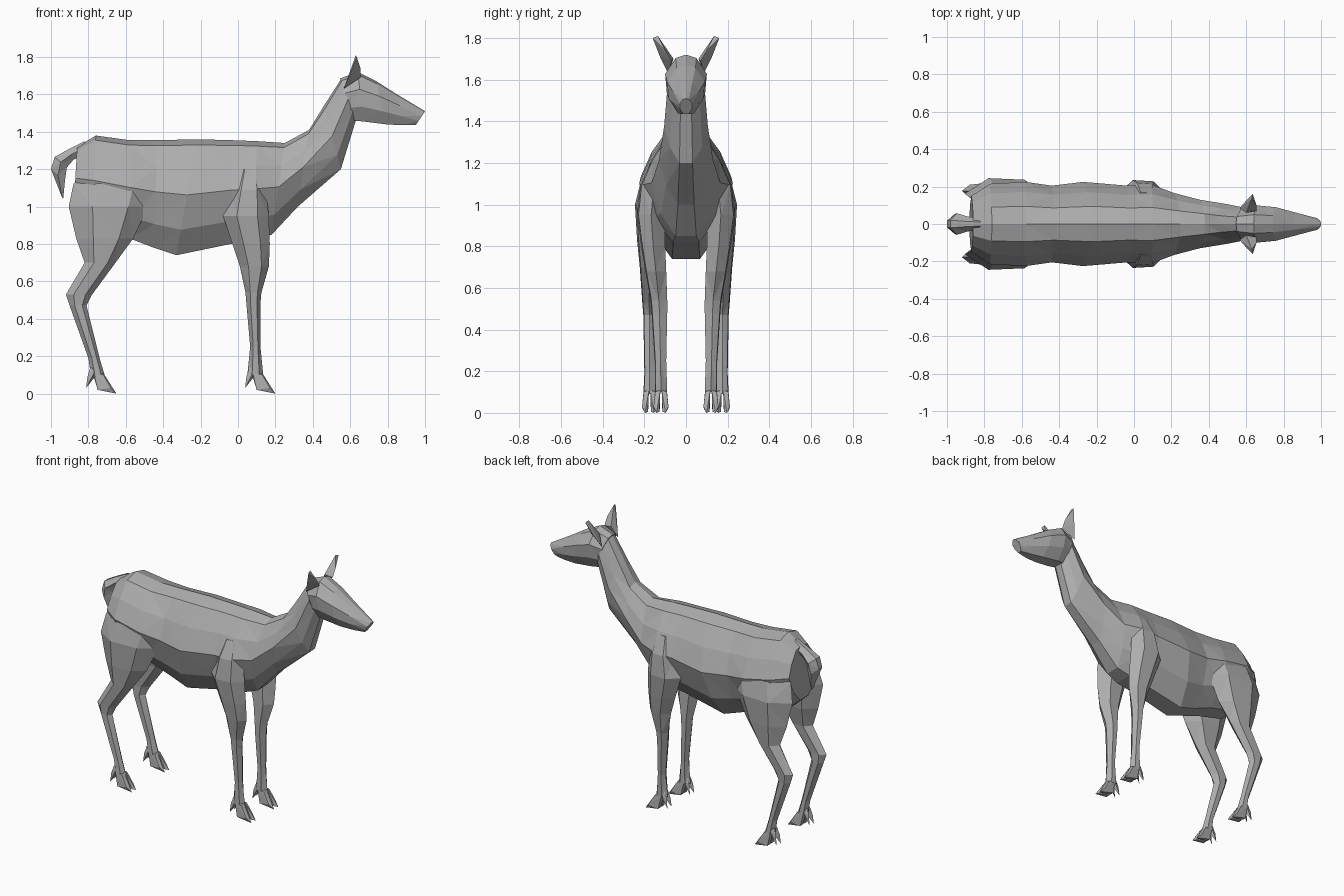
import bpy
import bmesh

cube = bpy.data.objects.get("Cube")
if cube:
    bpy.data.objects.remove(cube, do_unlink=True)

# One plain grey coat
coat = bpy.data.materials.new("grey_coat")
coat.use_nodes = True
grey = (.42, .42, .42, 1)
coat.diffuse_color = grey
coat.node_tree.nodes["Principled BSDF"].inputs["Base Color"].default_value = grey


def finish(name, bm, mirrored=False):
    """Turn a bmesh into a flat-shaded object, optionally mirrored left to right."""
    bmesh.ops.recalc_face_normals(bm, faces=bm.faces)
    bmesh.ops.triangulate(bm, faces=bm.faces)
    mesh = bpy.data.meshes.new(name)
    bm.to_mesh(mesh)
    bm.free()
    mesh.materials.append(coat)
    obj = bpy.data.objects.new(name, mesh)
    bpy.context.collection.objects.link(obj)
    if mirrored:
        mirror = obj.modifiers.new("left_right", "MIRROR")
        mirror.use_axis = (False, True, False)
        mirror.use_mirror_merge = False
    return obj


def loft(name, rings, mirrored=False):
    """Skin a list of equal point rings and cap both ends."""
    bm = bmesh.new()
    loops = [[bm.verts.new(point) for point in ring] for ring in rings]
    for low, high in zip(loops, loops[1:]):
        for i in range(len(low)):
            j = (i + 1) % len(low)
            bm.faces.new((low[i], low[j], high[j], high[i]))
    bm.faces.new(loops[0])
    bm.faces.new(loops[-1])
    return finish(name, bm, mirrored)


def hull(name, points, mirrored=True):
    """Wrap a convex shell around a few points."""
    bm = bmesh.new()
    for point in points:
        bm.verts.new(point)
    result = bmesh.ops.convex_hull(bm, input=bm.verts)
    spare = [v for v in result["geom_interior"] if isinstance(v, bmesh.types.BMVert)]
    bmesh.ops.delete(bm, geom=spare, context="VERTS")
    return finish(name, bm, mirrored)


def spine_ring(section, profile):
    """Symmetric ring between a top and a bottom point; profile is (drop, spread)."""
    top_x, top_z, low_x, low_z, width = section
    half = [(top_x + (low_x - top_x) * drop, spread * width, top_z + (low_z - top_z) * drop)
            for drop, spread in profile]
    other = [(x, -y, z) for x, y, z in reversed(half) if y > 0]
    return half + other


def spine_loft(name, sections, profile):
    return loft(name, [spine_ring(section, profile) for section in sections])


def leg_ring(section):
    """Six-sided level ring from height, back, front, inner and outer limits."""
    z, back, front, inner, outer = section
    shape = [(0, .5), (.3, 1), (.75, .95), (1, .5), (.7, 0), (.25, 0)]
    return [(back + (front - back) * u, inner + (outer - inner) * v, z) for u, v in shape]


# Torso running forward into the neck: top x, top z, bottom x, bottom z, half width
body_profile = [(0, 0), (.05, .42), (.25, .76), (.48, 1), (.78, .74), (1, .3)]
body = [
    (-.86, 1.32, -.88, .97, .15),
    (-.76, 1.38, -.78, .88, .215),
    (-.58, 1.355, -.58, .83, .225),
    (-.43, 1.355, -.45, .78, .205),
    (-.22, 1.36, -.33, .74, .225),
    (-.03, 1.355, -.04, .8, .205),
    (.1, 1.35, .09, .82, .21),
    (.25, 1.34, .18, .85, .165),
    (.38, 1.41, .32, 1, .13),
    (.46, 1.54, .55, 1.2, .105),
    (.55, 1.68, .63, 1.46, .088),
]
spine_loft("torso_and_neck", body, body_profile)

# Head tapering to the muzzle
head_profile = [(0, 0), (.06, .5), (.35, 1), (.7, .92), (1, .45)]
head = [
    (.545, 1.685, .62, 1.46, .08),
    (.64, 1.72, .67, 1.455, .1),
    (.74, 1.67, .79, 1.44, .09),
    (.85, 1.6, .88, 1.435, .062),
    (1, 1.51, .95, 1.435, .03),
]
spine_loft("head", head, head_profile)

# Short drooping tail
tail = [
    (-.82, 1.35, -.82, 1.28, .03),
    (-.9, 1.31, -.88, 1.25, .04),
    (-.98, 1.265, -.915, 1.21, .058),
    (-1, 1.2, -.925, 1.14, .05),
    (-.945, 1.06, -.935, 1.04, .012),
]
spine_loft("tail", tail, [(0, .35), (.5, 1), (1, .45)])

# Upright pointed ears
hull("ears", [
    (.565, .085, 1.63), (.6, .06, 1.7), (.655, .07, 1.69),
    (.6, .125, 1.71), (.655, .1, 1.74), (.63, .135, 1.81), (.635, .16, 1.8),
])

# Legs from top to ankle: z, back x, front x, inner y, outer y
hind_leg = [
    (1.2, -.82, -.52, .06, .17),
    (1.12, -.88, -.45, .07, .215),
    (1, -.905, -.48, .08, .245),
    (.83, -.865, -.56, .1, .235),
    (.7, -.82, -.655, .13, .222),
    (.53, -.92, -.78, .145, .21),
    (.47, -.9, -.81, .145, .205),
    (.19, -.8, -.74, .15, .2),
    (.09, -.785, -.71, .145, .205),
]
front_leg = [
    (1.2, 0, .12, .07, .17),
    (1.09, -.04, .15, .09, .22),
    (.95, -.08, .165, .1, .235),
    (.8, -.03, .17, .1, .215),
    (.68, .01, .165, .095, .195),
    (.54, .04, .125, .09, .17),
    (.48, .045, .12, .09, .165),
    (.25, .065, .12, .095, .15),
    (.1, .05, .135, .09, .15),
]
for name, sections, tip, middle in (("hind", hind_leg, -.65, .175),
                                    ("front", front_leg, .2, .12)):
    loft(name + "_legs", [leg_ring(section) for section in sections], True)
    # Cloven hoof and dewclaw on each side of the foot
    for side, word in ((-1, "inner"), (1, "outer")):
        def foot(back, spread, z):
            return (tip - back, middle + side * spread, z)

        hull(f"{name}_{word}_hooves", [
            foot(.13, .005, .12), foot(.12, .028, .11), foot(.07, .028, .1),
            foot(.07, .003, .11), foot(.1, .034, .02), foot(.1, .006, .02),
            foot(.03, .036, .03), foot(0, .022, 0), foot(.02, .008, .005),
        ])
        hull(f"{name}_{word}_dewclaws", [
            foot(.14, .012, .14), foot(.11, .028, .13),
            foot(.115, .006, .09), foot(.155, .02, .09), foot(.162, .022, .03),
        ])
